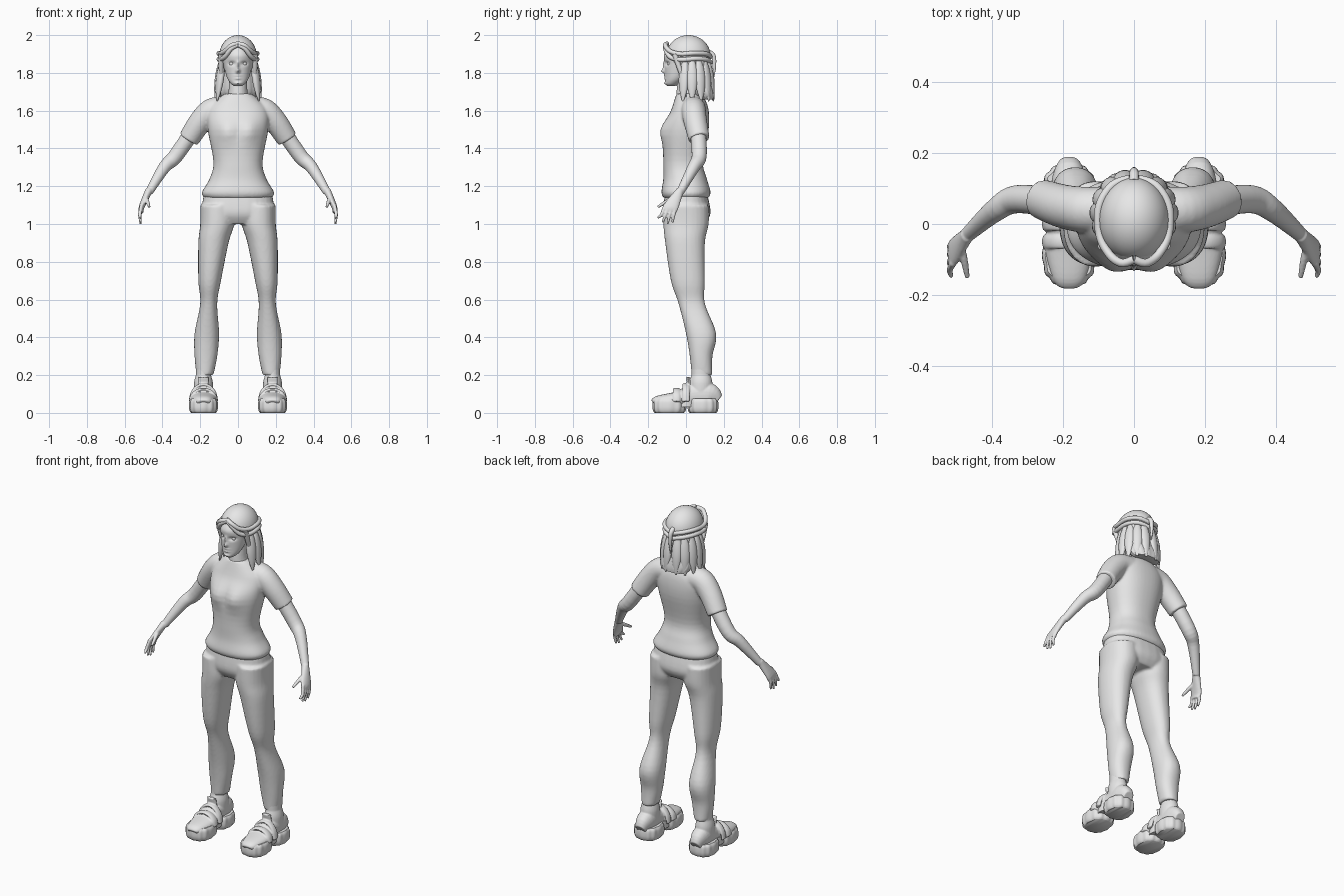
import bpy, bmesh
from math import pi, sin, cos, exp, copysign, radians
from mathutils import Vector

cube = bpy.data.objects.get("Cube")
if cube:
    bpy.data.objects.remove(cube)

colour = (.8, .8, .8, 1)
grey = bpy.data.materials.new("light grey")
grey.use_nodes = True
grey.diffuse_color = colour
grey.node_tree.nodes["Principled BSDF"].inputs["Base Color"].default_value = colour

X, Y, Z = Vector((1, 0, 0)), Vector((0, 1, 0)), Vector((0, 0, 1))


def spline(keys, steps):
    """Smooth interpolation through tuples of numbers."""
    result = []
    last = len(keys) - 1
    for i in range(last):
        before, start, end, after = keys[max(i - 1, 0)], keys[i], keys[i + 1], keys[min(i + 2, last)]
        for step in range(steps):
            t = step / steps
            ease = t * t * (3 - 2 * t)
            blend_in, blend_out = t * (1 - t) ** 2 / 2, t * t * (t - 1) / 2
            result.append([b + (c - b) * ease + (c - a) * blend_in + (d - b) * blend_out
                           for a, b, c, d in zip(before, start, end, after)])
    return result + [list(keys[last])]


def loft(bm, keys, across=None, steps=5, sides=28, power=2, waves=0):
    """Skin over rings (x, y, z, width, depth): level, or square to the path if across is given."""
    points = spline(keys, steps)
    last = len(points) - 1
    rings = []
    for i, (x, y, z, width, depth) in enumerate(points):
        u, v = X, Y
        if across:
            ahead, behind = points[min(i + 1, last)], points[max(i - 1, 0)]
            along = (Vector(ahead[:3]) - Vector(behind[:3])).normalized()
            u = (across - along * across.dot(along)).normalized()
            v = along.cross(u)
        ring = []
        for k in range(sides):
            angle = 2 * pi * k / sides
            ripple = 1 + .025 * cos(waves * angle) if waves else 1
            c, s = (copysign(abs(f) ** (2 / power), f) * ripple for f in (cos(angle), sin(angle)))
            ring.append(bm.verts.new(Vector((x, y, z)) + u * c * width + v * s * depth))
        rings.append(ring)
    for lower, upper in zip(rings, rings[1:]):
        for k in range(sides):
            following = (k + 1) % sides
            bm.faces.new((lower[k], lower[following], upper[following], upper[k]))
    bm.faces.new(rings[0][::-1])
    bm.faces.new(rings[-1])


def level(z, left, right, front, back):
    """Level ring from its four extents."""
    return ((left + right) / 2, (front + back) / 2, z, (right - left) / 2, (back - front) / 2)


def trunk(rows):
    """Centred rings from height, half width, front and back."""
    return [level(z, -half, half, front, back) for z, half, front, back in rows]


def tube(bm, path, radius, across=Y, tip=1, sides=14):
    """Round tube narrowing to a fraction of its radius at the end."""
    last = len(path) - 1
    radii = [radius * (1 - (1 - tip) * (i / last) ** 2) for i in range(last + 1)]
    loft(bm, [(*point, r, r) for point, r in zip(path, radii)], across, sides=sides)


def flip(rows, side):
    return [(side * row[0], *row[1:]) for row in rows]


def push_front(bm, limit, spots):
    """Move the front surface around spots (x, z, width, height, amount) on both sides."""
    for vert in bm.verts:
        if vert.co.y < limit:
            x, z = abs(vert.co.x), vert.co.z
            vert.co.y += sum(amount * exp(-((x - px) / width) ** 2 - ((z - pz) / height) ** 2)
                             for px, pz, width, height, amount in spots)


def finish(name, bm, mirror=False, voxel=0):
    """Make the object; a voxel size fuses its pieces into one skin."""
    bmesh.ops.recalc_face_normals(bm, faces=bm.faces[:])
    mesh = bpy.data.meshes.new(name)
    bm.to_mesh(mesh)
    bm.free()
    mesh.materials.append(grey)
    part = bpy.data.objects.new(name, mesh)
    bpy.context.collection.objects.link(part)
    bpy.ops.object.select_all(action='DESELECT')
    part.select_set(True)
    bpy.context.view_layer.objects.active = part
    bpy.ops.object.shade_smooth_by_angle(angle=radians(50))
    if mirror:
        part.modifiers.new("mirror", 'MIRROR').use_mirror_merge = False
    if voxel:
        fuse = part.modifiers.new("fuse", 'REMESH')
        fuse.mode, fuse.voxel_size, fuse.use_smooth_shade = 'VOXEL', voxel, True
        part.modifiers.new("soften", 'SMOOTH').iterations = 3


# Shirt: torso with a bust, and short sleeves
bm = bmesh.new()
loft(bm, trunk([(1.14, .18, -.12, .12), (1.17, .19, -.13, .13), (1.24, .15, -.12, .11), (1.33, .13, -.12, .09),
                (1.5, .16, -.12, .12), (1.6, .16, -.08, .12), (1.66, .11, -.06, .1), (1.69, .07, -.05, .07)]),
     power=2.3, sides=48)
push_front(bm, 0, [(.06, 1.49, .05, .06, -.02)])
sleeve = [(.07, .04, 1.61), (.14, .04, 1.6), (.2, .05, 1.54), (.26, .07, 1.45)]
for side in (1, -1):
    tube(bm, flip(sleeve, side), .066, tip=.85, sides=28)
finish("shirt", bm, voxel=.007)

# Trousers: pelvis and two legs
bm = bmesh.new()
loft(bm, trunk([(1.17, .18, -.11, .11), (1.06, .19, -.12, .13), (1, .15, -.09, .1)]), power=2.4)
leg = [level(*row) for row in
       [(1.1, .02, .2, -.12, .12), (1, .02, .2, -.12, .12), (.9, .05, .21, -.11, .1), (.7, .09, .21, -.08, .1),
        (.58, .11, .2, -.04, .1), (.42, .1, .23, 0, .16), (.3, .11, .23, .02, .14), (.2, .13, .22, .03, .14)]]
for side in (1, -1):
    loft(bm, flip(leg, side), power=2.2)
finish("trousers", bm, voxel=.008)

# Arms with palm, four fingers and thumb
bm = bmesh.new()
tube(bm, [(.22, .06, 1.52), (.33, .07, 1.36), (.39, .04, 1.3), (.47, -.03, 1.17)], .042, tip=.5, sides=28)
loft(bm, [(.47, -.03, 1.18, .02, .02), (.51, -.08, 1.09, .04, .015), (.51, -.09, 1.06, .03, .01)], Y)
for k in range(4):
    tip_height = 1 + .008 * (k - 2) ** 2
    tube(bm, [(.51, .018 * k - .11, 1.1), (.52, .022 * k - .13, 1.05), (.515, .026 * k - .15, tip_height)],
         .01, tip=.6)
tube(bm, [(.49, -.06, 1.14), (.48, -.1, 1.12), (.47, -.15, 1.09)], .012, tip=.6)
finish("arms", bm, mirror=True, voxel=.004)

# Head with modelled face, and neck
bm = bmesh.new()
loft(bm, trunk([(1.73, .02, -.1, -.06), (1.745, .04, -.11, -.03), (1.78, .06, -.11, .01), (1.86, .08, -.115, .09),
                (1.9, .08, -.115, .1), (1.95, .07, -.08, .09), (1.98, .03, -.04, .05)]), steps=10, sides=96)
nose, bridge, socket = (0, 1.81, .01, .012, -.022), (0, 1.84, .007, .02, -.01), (.033, 1.85, .017, .01, .014)
upper_lip, lower_lip, chin = ((0, z, .017, .005, -.007) for z in (1.784, 1.77, 1.745))
push_front(bm, -.03, [nose, bridge, socket, upper_lip, lower_lip, chin])
loft(bm, trunk([(1.64, .07, -.05, .08), (1.7, .05, -.05, .06), (1.8, .05, -.04, .06)]))
finish("head", bm, voxel=.003)

bm = bmesh.new()
ball = bmesh.ops.create_uvsphere(bm, u_segments=20, v_segments=12, radius=.014)
bmesh.ops.translate(bm, verts=ball["verts"], vec=(.033, -.085, 1.848))
finish("eyes", bm, mirror=True)

# Hair cap and hanging back mass
bm = bmesh.new()
cap = bmesh.ops.create_uvsphere(bm, u_segments=32, v_segments=20, radius=.1)
for vert in cap["verts"]:
    vert.co = Vector((vert.co.x, vert.co.y * 1.18, vert.co.z * 1.12)) + Vector((0, .013, 1.888))
loft(bm, trunk([(1.88, .09, .01, .12), (1.8, .09, .01, .13), (1.7, .1, .03, .15), (1.66, .08, .07, .15)]),
     waves=14, sides=56)
finish("hair", bm)

# Swept rolls from the parting to the back, and loose pointed locks
bm = bmesh.new()
for drop in (0, .03):
    tube(bm, [(0, -.1, 1.955 - drop / 4), (.035, -.11, 1.945 - drop / 2), (.07, -.085, 1.915 - drop),
              (.097, -.03, 1.9 - drop), (.098, .05, 1.905 - drop), (.06, .11, 1.9 - drop), (0, .13, 1.885 - drop)],
         .012, Z)
for k in range(5):
    angle = .42 * k - .4
    outward = Vector((cos(angle), sin(angle), 0))
    lock = []
    for t in (0, .25, .5, .75, 1):
        centre = Vector((0, .03, 1.87 - .22 * t)) + outward * (.09 + .03 * t)
        width = .03 * sin(pi * (.15 + .8 * t))
        lock.append((*centre, width, width * .65))
    loft(bm, lock, Z.cross(outward), sides=14)
tube(bm, [(.09, -.06, 1.9), (.09, -.04, 1.84), (.09, -.02, 1.78), (.1, -.01, 1.72), (.09, 0, 1.67)], .014, tip=.2)
finish("hair_locks", bm, mirror=True)

# Tied tail at the back of the head
bm = bmesh.new()
tube(bm, [(0, .12, 1.91), (0, .145, 1.89), (0, .15, 1.83), (0, .145, 1.77)], .014, X, tip=.2)
finish("hair_tail", bm)

# Shoe uppers with padded collar, ankle, straps and tongue
foot, sole_top = .183, .03
bm = bmesh.new()
loft(bm, [(foot, y, (top + sole_top) / 2, half, (top - sole_top) / 2) for y, half, top in
          [(-.17, .03, .07), (-.15, .05, .09), (-.06, .07, .11), (-.01, .06, .13), (.03, .05, .15),
           (.12, .05, .16), (.17, .03, .1)]], X, power=2.3)
loft(bm, [(foot, .08, .1, .05, .06), (foot, .08, .16, .05, .06), (foot, .08, .2, .04, .05)])
loft(bm, [(foot, .08, .15, .04, .05), (foot, .08, .26, .04, .05)])
for y, rise in ((-.05, .065), (0, .09)):
    arch = [pi * k / 6 for k in range(7)]
    loft(bm, [(foot + .07 * cos(a), y, .06 + rise * sin(a), .02, .008) for a in arch], Y)
loft(bm, [(foot, .02, .13, .03, .01), (foot, .01, .19, .03, .01)])
finish("shoe_uppers", bm, mirror=True, voxel=.004)

# Chunky scalloped soles, split into forefoot and heel with a bridge
bm = bmesh.new()
for middle, half in ((-.088, .088), (.09, .08)):
    loft(bm, [(foot, middle, height, .075 * scale, half * scale) for height, scale in
              [(0, .86), (.01, .95), (.03, 1), (.06, .98), (.075, .88)]], power=2.5, waves=12, sides=72)
loft(bm, [(foot, 0, sole_top, .06, .06), (foot, 0, .075, .06, .06)])
finish("soles", bm, mirror=True)
